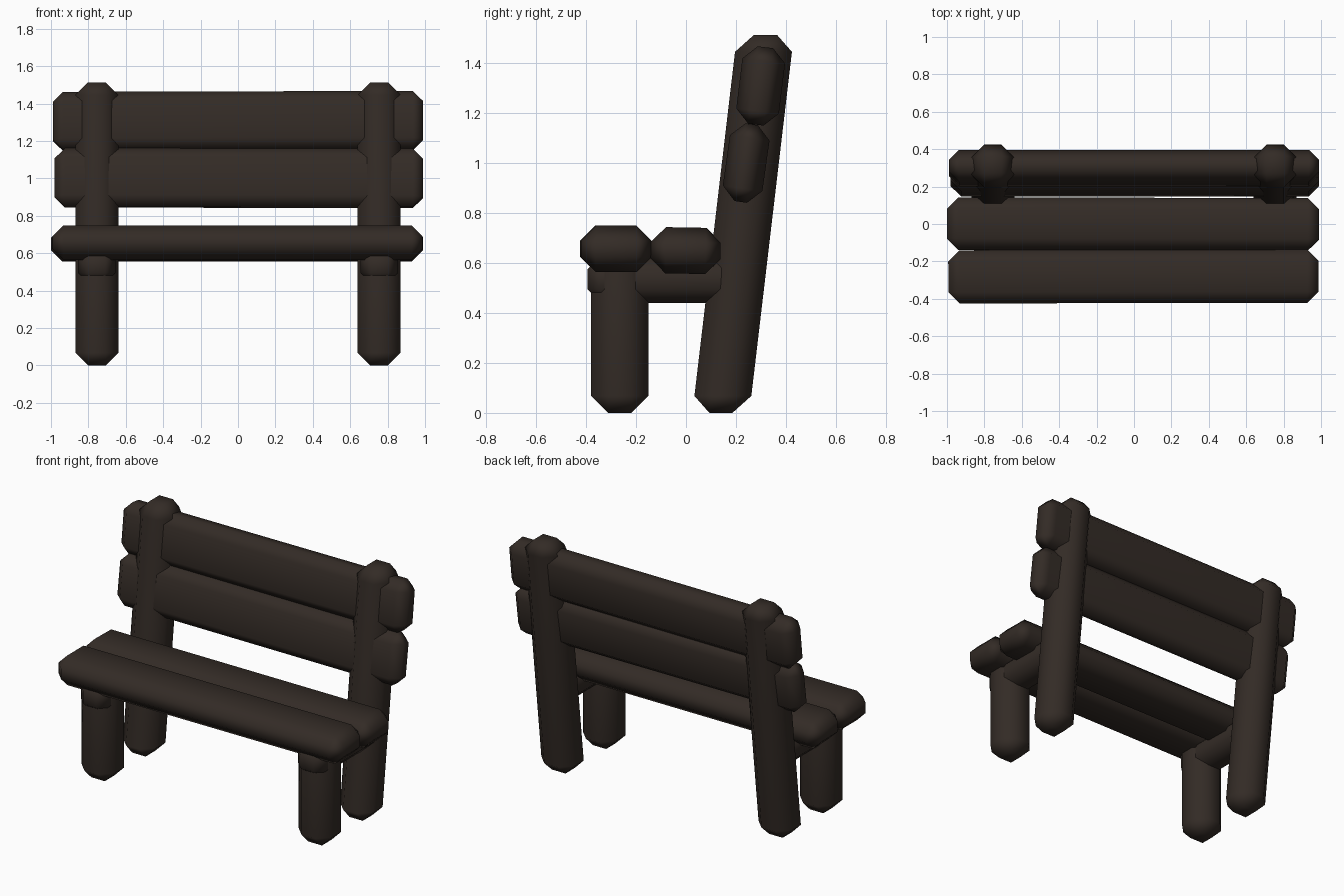
import bpy, bmesh
from math import radians
from mathutils import Matrix, Vector

if "Cube" in bpy.data.objects:
    bpy.data.objects.remove(bpy.data.objects["Cube"])

wood = bpy.data.materials.new("dark_wood")
wood.diffuse_color = (0.033, 0.024, 0.019, 1)
wood.use_nodes = True
wood.node_tree.nodes["Principled BSDF"].inputs["Base Color"].default_value = wood.diffuse_color


def beam(name, centre, size, chamfer, rot=(0, 0, 0), lean=0.0):
    """Chamfered timber; lean shears y along z so the ends stay level."""
    bm = bmesh.new()
    bmesh.ops.create_cube(bm, size=1)
    bmesh.ops.scale(bm, vec=Vector(size), verts=bm.verts)
    bmesh.ops.bevel(bm, geom=bm.edges[:], offset=chamfer, offset_type='OFFSET',
                    segments=1, profile=0.5, affect='EDGES')
    for v in bm.verts:
        v.co.y += lean * v.co.z
    for axis, ang in zip('XYZ', rot):
        bmesh.ops.rotate(bm, verts=bm.verts, cent=(0, 0, 0),
                         matrix=Matrix.Rotation(radians(ang), 3, axis))
    for f in bm.faces:
        f.smooth = True
    me = bpy.data.meshes.new(name)
    bm.to_mesh(me)
    bm.free()
    me.materials.append(wood)
    ob = bpy.data.objects.new(name, me)
    ob.location = centre
    bpy.context.collection.objects.link(ob)
    # keep the broad faces flat-looking while chamfers blend
    ob.modifiers.new("weighted_normals", 'WEIGHTED_NORMAL')
    return ob


# legs and seat supports, one set per side
for side, s in (("left", -1), ("right", 1)):
    x = s * 0.755
    beam(f"front_leg_{side}", (x, -0.265, 0.32), (0.23, 0.23, 0.64), 0.068)
    beam(f"back_leg_{side}", (x, 0.229, 0.757), (0.23, 0.228, 1.514), 0.068, lean=0.118)
    beam(f"seat_support_{side}", (x, -0.1, 0.535), (0.2, 0.59, 0.19), 0.055)

# seat planks
beam("seat_plank_front", (-0.003, -0.281, 0.657), (1.98, 0.284, 0.185), 0.06, rot=(0, 0, 0.1))
beam("seat_plank_rear", (-0.005, 0.0, 0.65), (1.99, 0.28, 0.185), 0.06, rot=(-1, 0, -0.1))

# backrest planks, tilted with the back legs
beam("back_plank_upper", (0.0, 0.299, 1.307), (1.98, 0.172, 0.312), 0.055, rot=(-7, -0.15, 0))
beam("back_plank_lower", (0.005, 0.241, 1.002), (1.97, 0.16, 0.314), 0.055, rot=(-8, 0.1, 0))
